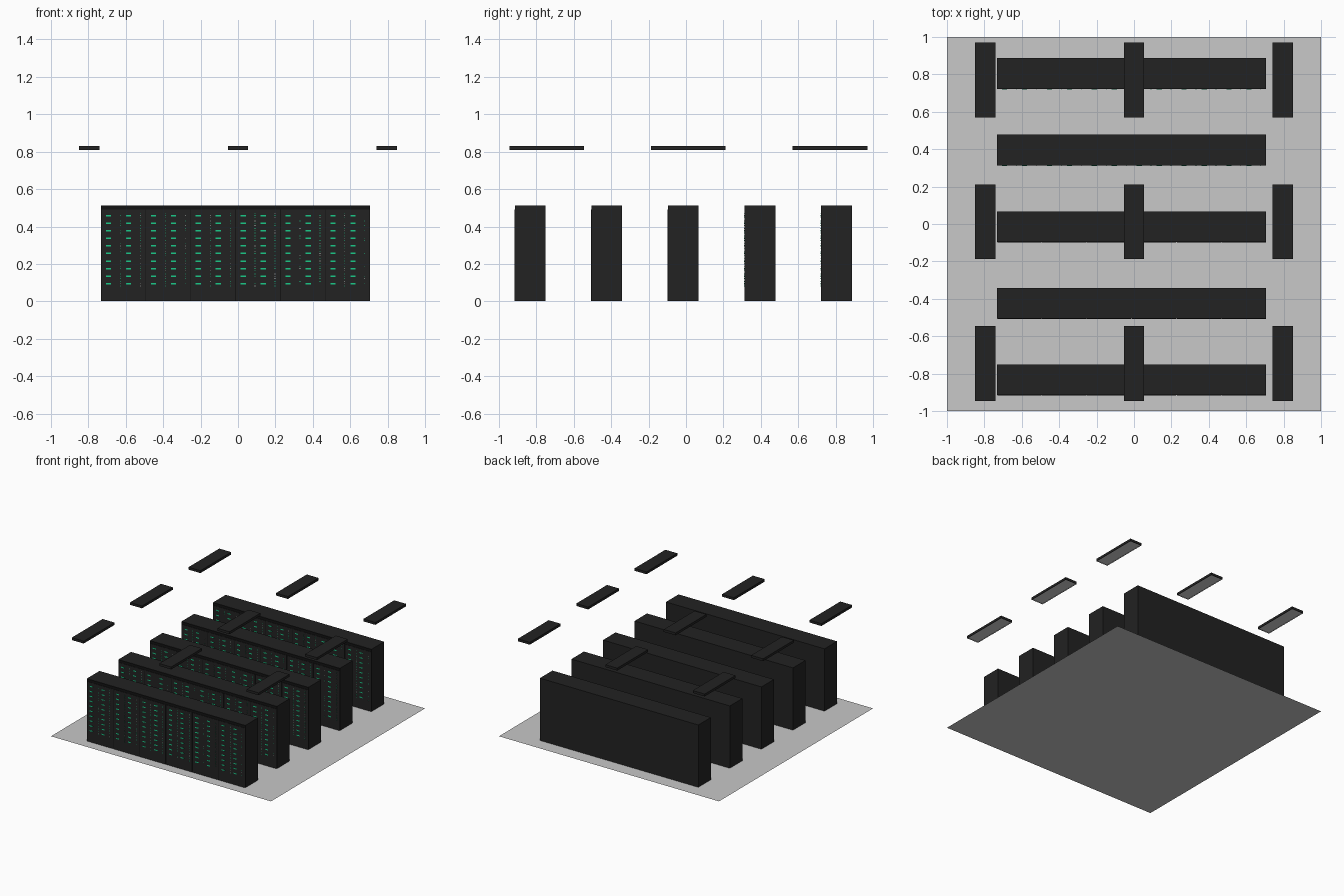
import bpy, bmesh, random
from mathutils import Matrix, Vector

if "Cube" in bpy.data.objects:
    bpy.data.objects.remove(bpy.data.objects["Cube"])

random.seed(4)


def material(name, r, g, b):
    m = bpy.data.materials.new(name)
    m.diffuse_color = (r, g, b, 1)
    m.use_nodes = True
    m.node_tree.nodes["Principled BSDF"].inputs["Base Color"].default_value = m.diffuse_color
    return m


CASE = material("charcoal case", 0.016, 0.016, 0.016)
BLACK = material("black trim", 0.006, 0.006, 0.006)
GREEN = material("green light", 0.01, 0.60, 0.25)
WHITE = material("pale light", 0.55, 0.6, 0.57)
FLOOR = material("grey floor", 0.58, 0.58, 0.58)
PANEL = material("lamp panel", 0.65, 0.65, 0.65)


def add_box(bm, x0, x1, y0, y1, z0, z1, mat=0):
    size = Matrix.Diagonal((x1 - x0, y1 - y0, z1 - z0, 1))
    place = Matrix.Translation(((x0 + x1) / 2, (y0 + y1) / 2, (z0 + z1) / 2))
    verts = bmesh.ops.create_cube(bm, size=1, matrix=place @ size)["verts"]
    for f in {f for v in verts for f in v.link_faces}:
        f.material_index = mat


def finish(name, bm, *mats):
    me = bpy.data.meshes.new(name)
    bm.to_mesh(me)
    bm.free()
    for m in mats:
        me.materials.append(m)
    ob = bpy.data.objects.new(name, me)
    bpy.context.collection.objects.link(ob)
    return ob


# floor sheet
bm = bmesh.new()
bmesh.ops.create_grid(bm, x_segments=1, y_segments=1, size=1)
finish("floor", bm, FLOOR)

# rows of server cabinets
X0, WIDTH, COUNT = -0.733, 0.24, 6
X1 = X0 + WIDTH * COUNT
DEPTH, TOP = 0.166, 0.513
for row in range(5):
    yf = -0.917 + 0.4095 * row

    # cabinet bodies with a black backing on the front
    bm = bmesh.new()
    add_box(bm, X0, X1, yf + 0.004, yf + DEPTH, 0.001, TOP)
    add_box(bm, X0, X1, yf + 0.002, yf + 0.004, 0.001, TOP - 0.001, 1)
    finish(f"cabinet_row_{row + 1}", bm, CASE, BLACK)

    # front panels, leaving dark gaps and a dark top band
    bm = bmesh.new()
    for i in range(COUNT):
        x = X0 + WIDTH * i
        add_box(bm, x + 0.002, x + WIDTH - 0.002, yf, yf + 0.002, 0.001, 0.49)
    finish(f"front_panels_{row + 1}", bm, CASE)

    # status bars and small indicator dots
    bm = bmesh.new()
    for i in range(COUNT):
        for bay in range(2):
            x = X0 + WIDTH * i + 0.027 + 0.107 * bay
            density = random.choice((0.3, 0.75, 0.85, 0.9))
            for unit in range(10):
                z = 0.094 + 0.0405 * unit
                add_box(bm, x, x + 0.028, yf - 0.001, yf, z - 0.004, z + 0.004, 0)
                for dz in (-0.012, 0, 0.012):
                    if random.random() < density:
                        add_box(bm, x + 0.075, x + 0.079, yf - 0.001, yf,
                                z + dz - 0.002, z + dz + 0.002,
                                1 if random.random() < 0.25 else 0)
    finish(f"indicator_lights_{row + 1}", bm, GREEN, WHITE)

# ceiling lamps: dark housing with a recessed pale panel underneath
for cx in (-0.795, 0, 0.795):
    for cy in (-0.745, 0.012, 0.77):
        bm = bmesh.new()
        add_box(bm, cx - 0.054, cx + 0.054, cy - 0.2, cy + 0.2, 0.81, 0.83)
        under = min(bm.faces, key=lambda f: f.calc_center_median().z)
        bmesh.ops.inset_region(bm, faces=[under], thickness=0.005, depth=0)
        under.material_index = 1
        bmesh.ops.inset_region(bm, faces=[under], thickness=0.0005, depth=-0.003)
        finish("ceiling_lamp", bm, CASE, PANEL)
